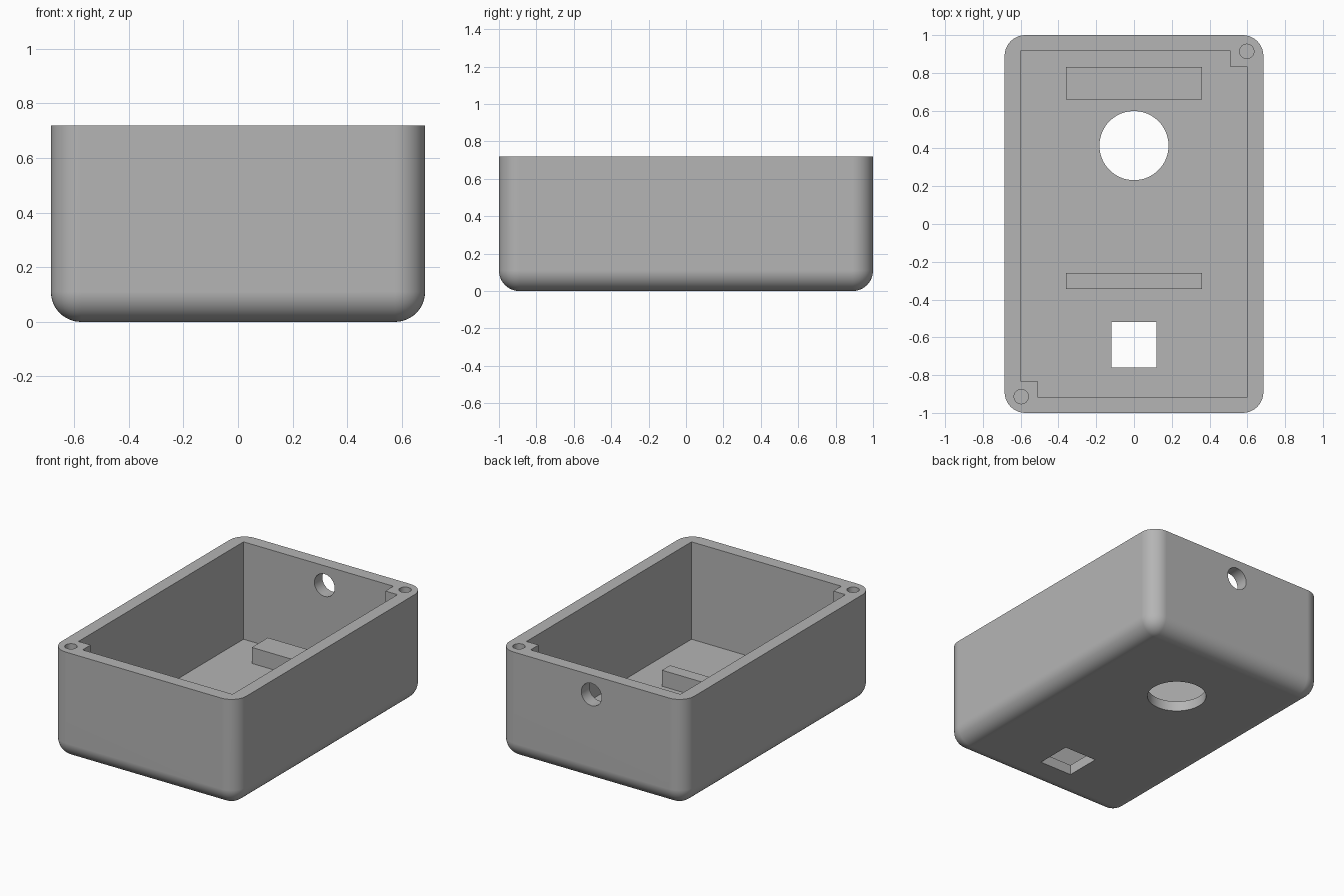
import bpy, bmesh, math
from mathutils import Matrix, Vector

if "Cube" in bpy.data.objects:
    bpy.data.objects.remove(bpy.data.objects["Cube"], do_unlink=True)

WIDTH, LENGTH, HEIGHT, RADIUS = 1.37, 2.0, 0.72, 0.11
IN_X, IN_Y, FLOOR = 0.6, 0.915, 0.068

grey = bpy.data.materials.new("grey_plastic")
grey.use_nodes = True
colour = (0.46, 0.46, 0.46, 1)
grey.diffuse_color = colour
grey.node_tree.nodes["Principled BSDF"].inputs["Base Color"].default_value = colour


def add_object(name, bm):
    bmesh.ops.recalc_face_normals(bm, faces=bm.faces)
    mesh = bpy.data.meshes.new(name)
    bm.to_mesh(mesh)
    bm.free()
    mesh.materials.append(grey)
    obj = bpy.data.objects.new(name, mesh)
    bpy.context.collection.objects.link(obj)
    return obj


def prism(name, outline, low, high, matrix=Matrix()):
    """Extrude a flat outline from low to high, then place it."""
    bm = bmesh.new()
    base = bm.faces.new([bm.verts.new((x, y, low)) for x, y in outline])
    new = bmesh.ops.extrude_face_region(bm, geom=[base])["geom"]
    verts = [v for v in new if isinstance(v, bmesh.types.BMVert)]
    bmesh.ops.translate(bm, verts=verts, vec=(0, 0, high - low))
    bmesh.ops.transform(bm, matrix=matrix, verts=bm.verts)
    return add_object(name, bm)


def rect(x0, x1, y0, y1):
    return [(x0, y0), (x1, y0), (x1, y1), (x0, y1)]


def circle(x, y, r, n=64):
    return [(x + r * math.cos(math.tau * i / n), y + r * math.sin(math.tau * i / n))
            for i in range(n)]


# Outer shell: rounded upright corners and bottom, sharp rim
bm = bmesh.new()
bmesh.ops.create_cube(bm, size=1, matrix=Matrix.Translation((0, 0, HEIGHT / 2))
                      @ Matrix.Diagonal((WIDTH, LENGTH, HEIGHT, 1)))
edges = [e for e in bm.edges if min(v.co.z for v in e.verts) < 0.01]
bmesh.ops.bevel(bm, geom=edges, offset=RADIUS, segments=12, profile=0.5, affect='EDGES')
case = add_object("case", bm)

# Cavity with two opposite corners left solid as screw posts
half = [(IN_X, -IN_Y), (IN_X, 0.83), (0.51, 0.83), (0.51, IN_Y)]
cavity = half + [(-x, -y) for x, y in half]
back_hole = Matrix.Translation((0, 0.95, 0.59)) @ Matrix.Rotation(math.pi / 2, 4, 'X')
cutters = [
    prism("cavity_cutter", cavity, FLOOR, 1),
    prism("round_opening_cutter", circle(0, 0.415, 0.183), -0.1, 0.2),
    prism("square_opening_cutter", rect(-0.12, 0.12, -0.76, -0.52), -0.1, 0.2),
    prism("cable_hole_cutter", circle(0, 0, 0.075, 48), -0.2, 0.2, back_hole),
]
for s in (1, -1):
    cutters.append(prism("screw_hole_cutter", circle(s * 0.597, s * 0.914, 0.038, 32),
                         0.35, 1))

for cutter in cutters:
    cutter.hide_render = True
    mod = case.modifiers.new(cutter.name, 'BOOLEAN')
    mod.operation, mod.solver, mod.object = 'DIFFERENCE', 'EXACT', cutter

# Bake the cuts and drop the cutters
depsgraph = bpy.context.evaluated_depsgraph_get()
case.modifiers.update() if hasattr(case.modifiers, "update") else None
cut_mesh = bpy.data.meshes.new_from_object(case.evaluated_get(depsgraph))
case.modifiers.clear()
case.data = cut_mesh
for cutter in cutters:
    bpy.data.objects.remove(cutter, do_unlink=True)

# Support blocks on the floor
prism("back_support", rect(-0.36, 0.36, 0.66, 0.83), FLOOR - 0.01, 0.175)
prism("front_support", rect(-0.36, 0.36, -0.345, -0.26), FLOOR - 0.01, 0.175)

# Smooth rounded surfaces, keep the cut edges crisp
bpy.ops.object.select_all(action='DESELECT')
case.select_set(True)
bpy.context.view_layer.objects.active = case
bpy.ops.object.shade_smooth_by_angle(angle=math.radians(30))
weighted = case.modifiers.new("weighted_normals", 'WEIGHTED_NORMAL')
weighted.keep_sharp = True
